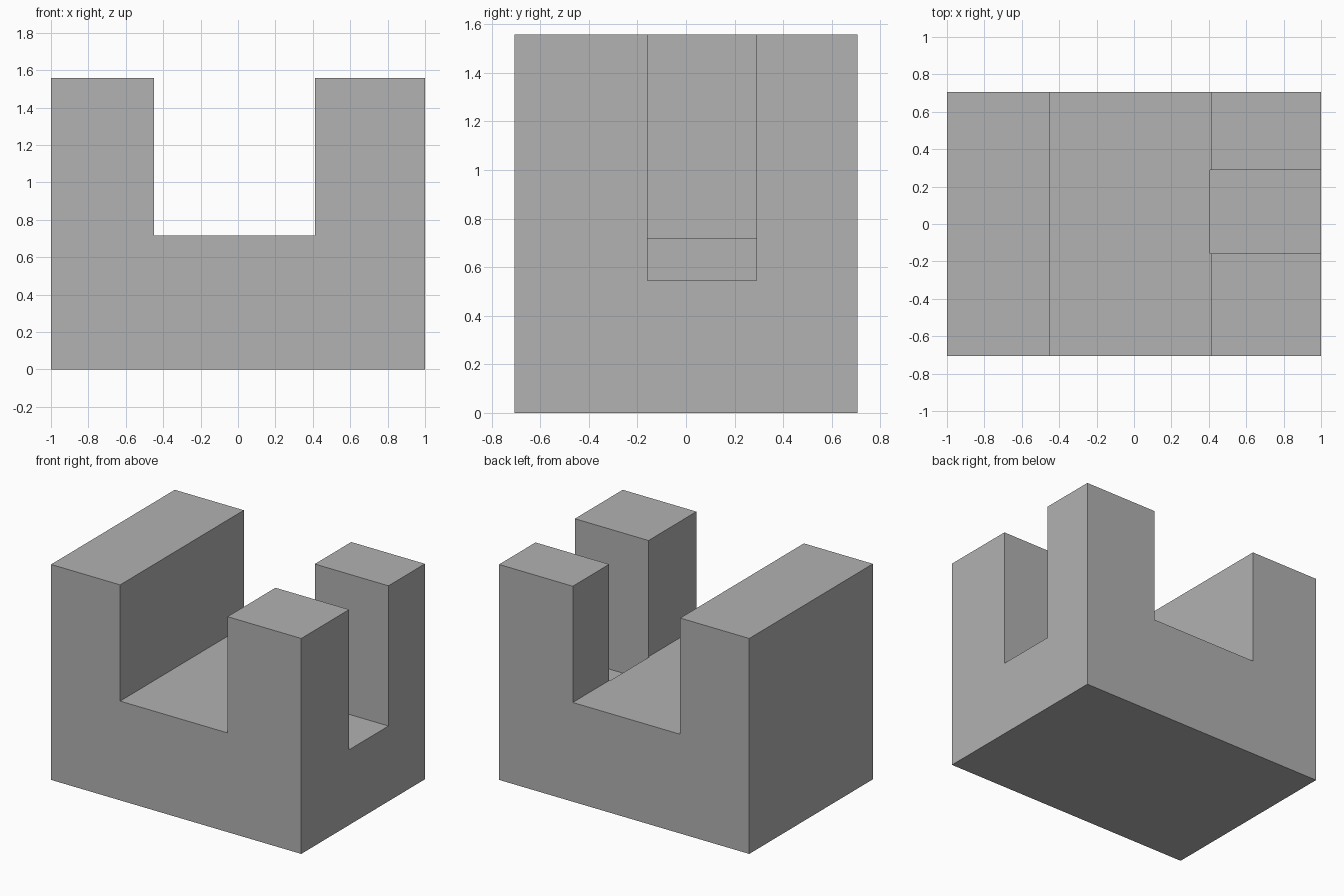
import bpy

old = bpy.data.objects.get("Cube")
if old:
    bpy.data.objects.remove(old, do_unlink=True)

# Plain grey material
grey = bpy.data.materials.new("plain_grey")
grey.use_nodes = True
colour = (0.445, 0.445, 0.445, 1)
grey.diffuse_color = colour
grey.node_tree.nodes["Principled BSDF"].inputs["Base Color"].default_value = colour


def box(name, low, high):
    """Axis-aligned box between two corners."""
    middle = [(a + b) / 2 for a, b in zip(low, high)]
    bpy.ops.mesh.primitive_cube_add(size=1, location=middle)
    obj = bpy.context.object
    obj.name = name
    obj.scale = [b - a for a, b in zip(low, high)]
    bpy.ops.object.transform_apply(location=True, rotation=False, scale=True)
    obj.data.materials.append(grey)
    return obj


def cut(target, cutter):
    """Subtract a hidden cutter from the target."""
    cutter.hide_render = True
    cutter.hide_set(True)
    cutter.display_type = 'WIRE'
    mod = target.modifiers.new(cutter.name, 'BOOLEAN')
    mod.operation = 'DIFFERENCE'
    mod.solver = 'EXACT'
    mod.object = cutter
    bpy.context.view_layer.objects.active = target
    bpy.ops.object.modifier_apply(modifier=mod.name)
    bpy.data.objects.remove(cutter, do_unlink=True)


# Solid block
block = box("slotted_block", (-1, -0.706, 0), (1, 0.706, 1.557))

# Wide channel running front to back
cut(block, box("channel_cutter", (-0.448, -1, 0.717), (0.411, 1, 2)))

# Narrower, deeper slot through the left wall
cut(block, box("slot_cutter", (0.405, -0.159, 0.544), (1.5, 0.29, 2)))
